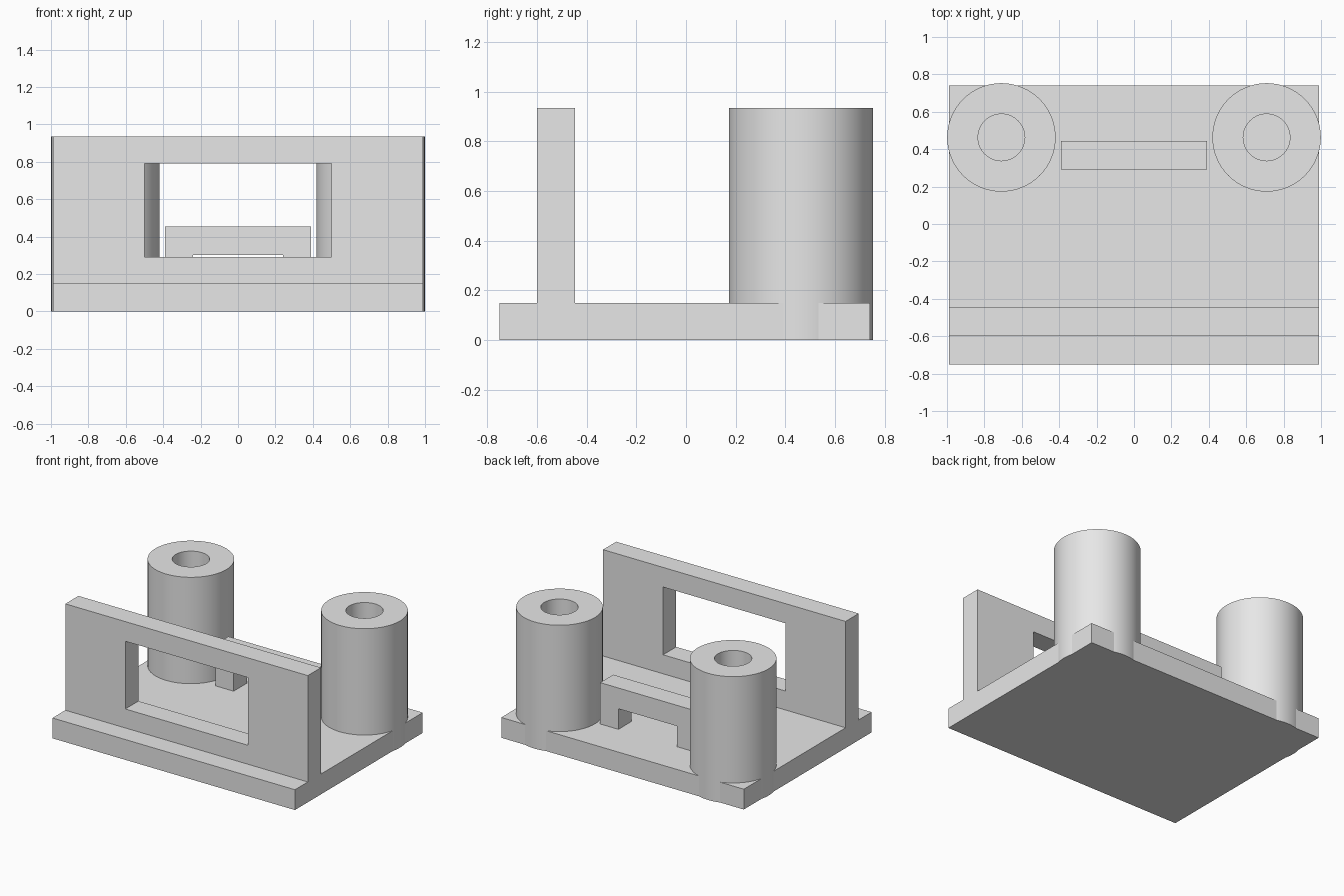
import bpy, bmesh, math

if "Cube" in bpy.data.objects:
    bpy.data.objects.remove(bpy.data.objects["Cube"])

PLATE_TOP = 0.15
TOP = 0.935
HALF_W = 0.99

grey = bpy.data.materials.new("light grey")
grey.diffuse_color = (0.8, 0.8, 0.8, 1)
grey.use_nodes = True
grey.node_tree.nodes["Principled BSDF"].inputs["Base Color"].default_value = grey.diffuse_color


def finish(name, bm, smooth=False):
    bmesh.ops.recalc_face_normals(bm, faces=bm.faces)
    me = bpy.data.meshes.new(name)
    bm.to_mesh(me)
    bm.free()
    me.materials.append(grey)
    ob = bpy.data.objects.new(name, me)
    bpy.context.collection.objects.link(ob)
    if smooth:
        bpy.ops.object.select_all(action='DESELECT')
        ob.select_set(True)
        bpy.context.view_layer.objects.active = ob
        bpy.ops.object.shade_smooth_by_angle(angle=math.radians(30))
    return ob


def extrude_xz(name, outline, y0, y1):
    """Extrude an outline in the x-z plane from y0 to y1."""
    bm = bmesh.new()
    face = bm.faces.new([bm.verts.new((x, y0, z)) for x, z in outline])
    geom = bmesh.ops.extrude_face_region(bm, geom=[face], use_keep_orig=True)["geom"]
    moved = [g for g in geom if isinstance(g, bmesh.types.BMVert)]
    bmesh.ops.translate(bm, verts=moved, vec=(0, y1 - y0, 0))
    return finish(name, bm)


def rect(x, z0, z1):
    return [(-x, z0), (x, z0), (x, z1), (-x, z1)]


def window_wall(name, outer, inner, y0, y1):
    """Rectangular frame: outer and inner loops joined on all sides."""
    bm = bmesh.new()
    loops = [[bm.verts.new((x, y, z)) for x, z in shape]
             for shape, y in ((outer, y0), (inner, y0), (inner, y1), (outer, y1))]
    for a in range(4):
        p, q = loops[a], loops[(a + 1) % 4]
        for i in range(4):
            j = (i + 1) % 4
            bm.faces.new((p[i], p[j], q[j], q[i]))
    return finish(name, bm)


def post(name, cx, cy, r, bore, n=64):
    """Round post with a blind bore reaching down to the plate."""
    bm = bmesh.new()
    rings = []
    for rad, z in ((r, 0), (r, TOP), (bore, TOP), (bore, PLATE_TOP)):
        rings.append([bm.verts.new((cx + rad * math.cos(2 * math.pi * i / n),
                                    cy + rad * math.sin(2 * math.pi * i / n), z))
                      for i in range(n)])
    for p, q in zip(rings, rings[1:]):
        for i in range(n):
            j = (i + 1) % n
            bm.faces.new((p[i], p[j], q[j], q[i]))
    bm.faces.new(rings[0])
    bm.faces.new(rings[-1])
    return finish(name, bm, smooth=True)


# base slab
extrude_xz("base_plate", rect(HALF_W, 0, PLATE_TOP), -0.75, 0.74)

# upright front panel with its opening
window_wall("front_wall", rect(HALF_W, PLATE_TOP, TOP), rect(0.5, 0.29, 0.79), -0.6, -0.447)

# low bridge with a notch underneath
extrude_xz("bridge", [(-0.39, PLATE_TOP), (-0.24, PLATE_TOP), (-0.24, 0.302), (0.24, 0.302),
                      (0.24, PLATE_TOP), (0.39, PLATE_TOP), (0.39, 0.455), (-0.39, 0.455)],
           0.292, 0.445)

# hollow posts at the back corners
for side, sx in (("left", -1), ("right", 1)):
    post(side + "_post", sx * 0.709, 0.463, 0.29, 0.125)
